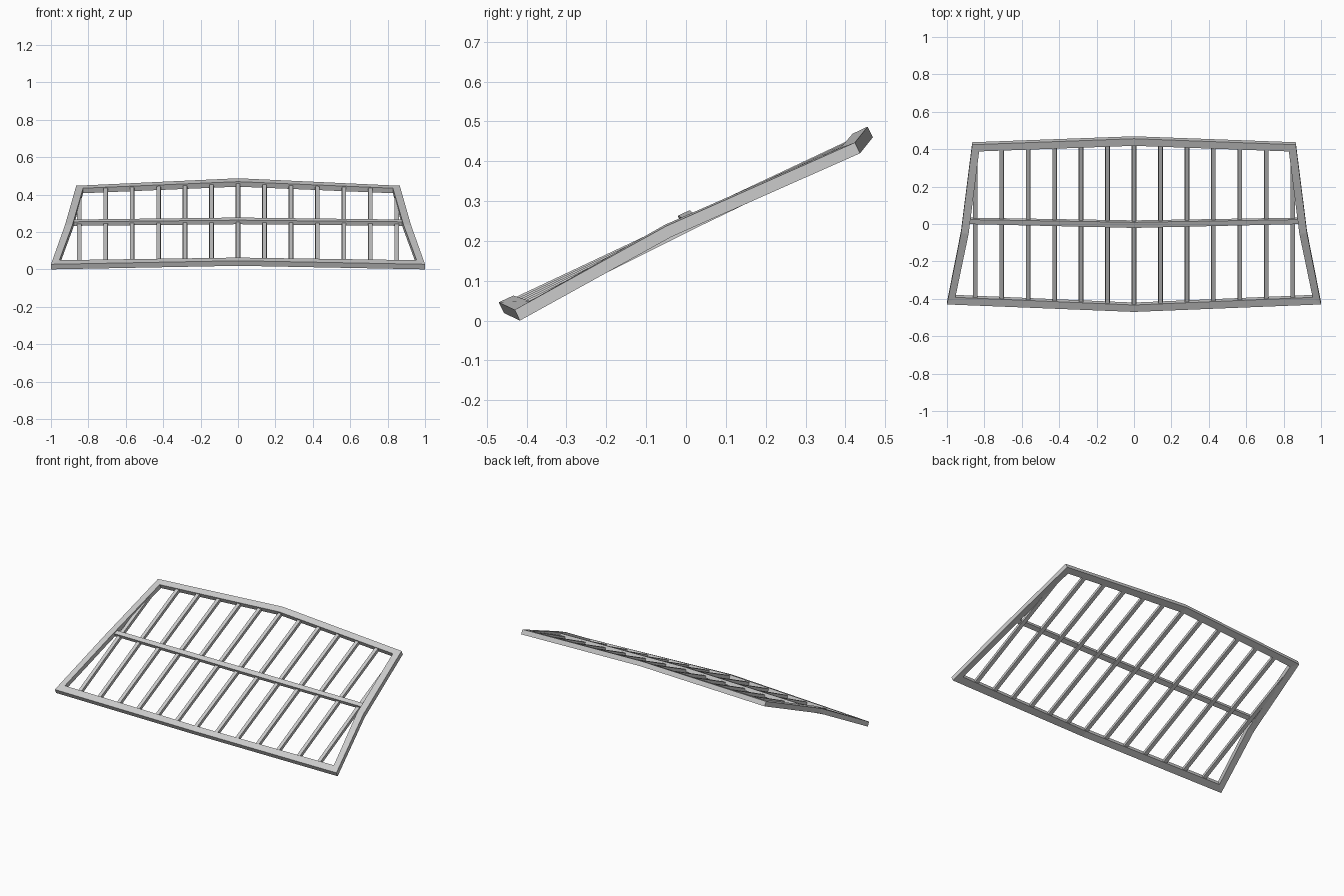
import bpy, bmesh
from mathutils import Vector as V

if "Cube" in bpy.data.objects:
    bpy.data.objects.remove(bpy.data.objects["Cube"])

DOWN = V((0, 0.013, -0.027))   # thickness direction of the tilted lattice


def sweep(name, sections, closed=False):
    """Skin a row of equal cross-sections into one solid bar."""
    bm = bmesh.new()
    rows = [[bm.verts.new(p) for p in s] for s in sections]
    n, k = len(rows), len(rows[0])
    for i in range(n if closed else n - 1):
        a, b = rows[i], rows[(i + 1) % n]
        for j in range(k):
            bm.faces.new((a[j], a[(j + 1) % k], b[(j + 1) % k], b[j]))
    if not closed:
        bm.faces.new(rows[0])
        bm.faces.new(rows[-1])
    bmesh.ops.recalc_face_normals(bm, faces=bm.faces)
    me = bpy.data.meshes.new(name)
    bm.to_mesh(me)
    bm.free()
    ob = bpy.data.objects.new(name, me)
    bpy.context.collection.objects.link(ob)
    return ob


def section(front, rear, depth=1.0):
    a, b = V(front), V(rear)
    return [a, b, b + DOWN * depth, a + DOWN * depth]


def flip(s):
    return [V((-p.x, p.y, p.z)) for p in s]


# Crowned outer frame: outer and inner top edges at each corner
front_mid = section((0, -0.47, 0.046), (0, -0.433, 0.063))
front_end = section((1.0, -0.43, 0.027), (0.955, -0.392, 0.049))
side_mid = section((0.925, -0.05, 0.237), (0.884, -0.052, 0.241))
rear_end = section((0.865, 0.424, 0.447), (0.828, 0.388, 0.434))
rear_mid = section((0, 0.456, 0.487), (0, 0.418, 0.469))
right = [front_end, side_mid, rear_end]
sweep("outer_frame", [front_mid] + right + [rear_mid]
      + [flip(s) for s in reversed(right)], closed=True)

# Middle cross bar
end = section((0.905, 0.0, 0.254), (0.9, 0.024, 0.266), 0.8)
mid = section((0, -0.021, 0.263), (0, 0.009, 0.277), 0.8)
sweep("cross_bar", [flip(end), mid, end])

# Thirteen lengthwise slats following the crown, set just below the frame top
for i in range(-6, 7):
    x = i * 0.1415
    u = abs(x)
    path = [V((x, -0.445 + 0.04 * u, 0.051 - 0.018 * u)),
            V((x, -0.005 + 0.02 * u, 0.258 - 0.012 * u)),
            V((x, 0.435 - 0.034 * u, 0.465 - 0.032 * u))]
    top, low = V((0.011, 0, 0)), V((0.0125, 0, 0))
    sweep(f"slat_{i + 7}", [[p - top, p + top, p + low + DOWN * 0.65,
                             p - low + DOWN * 0.65] for p in path])
